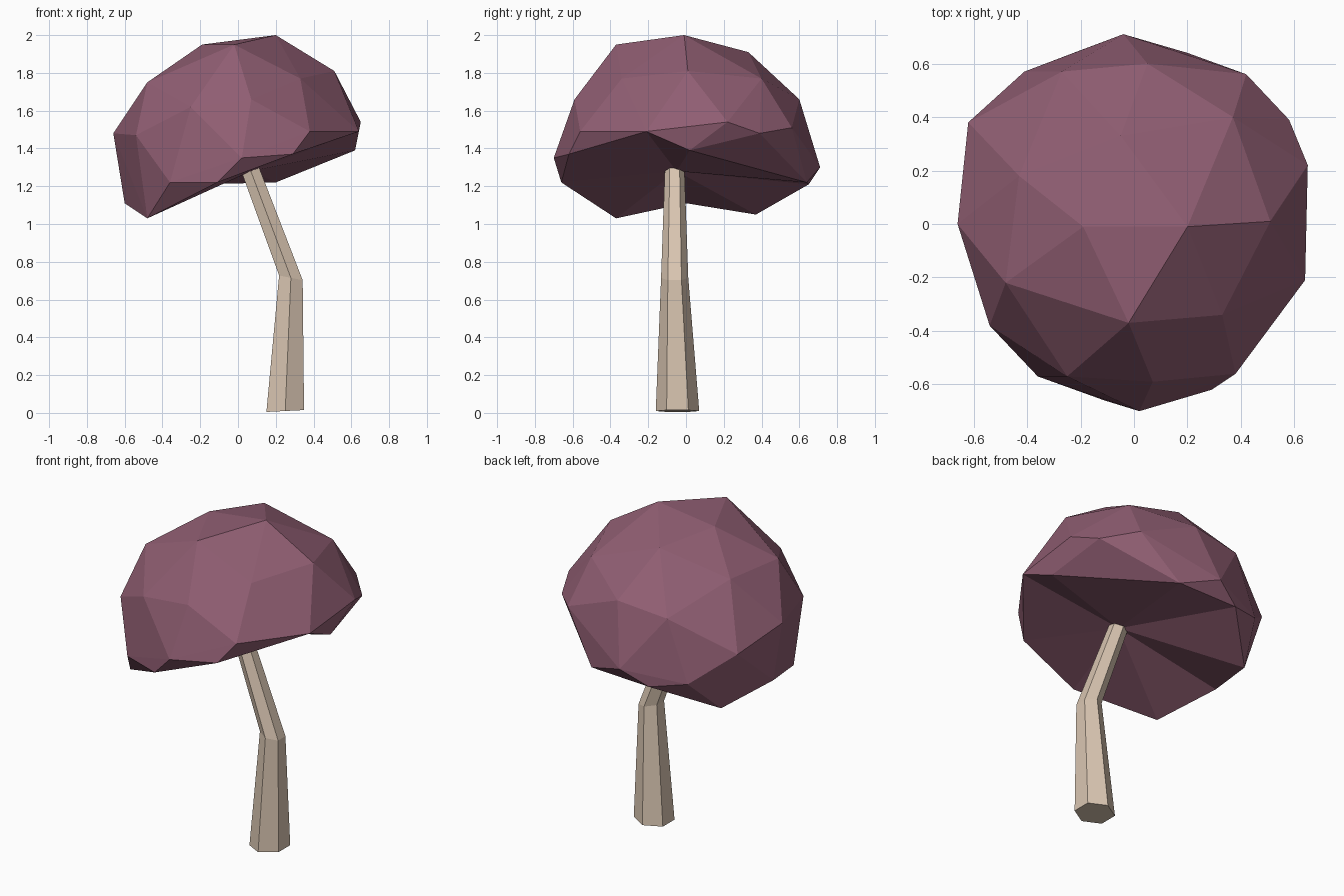
import bpy
import bmesh
from mathutils import Vector
from math import sin, cos, radians

default_cube = bpy.data.objects.get("Cube")
if default_cube:
    bpy.data.objects.remove(default_cube, do_unlink=True)


def make_material(name, colour):
    material = bpy.data.materials.new(name)
    material.use_nodes = True
    material.diffuse_color = colour
    shader = material.node_tree.nodes["Principled BSDF"]
    shader.inputs["Base Color"].default_value = colour
    shader.inputs["Roughness"].default_value = 0.9
    return material


def make_object(name, bm, material):
    bmesh.ops.recalc_face_normals(bm, faces=bm.faces[:])
    mesh = bpy.data.meshes.new(name)
    bm.to_mesh(mesh)
    bm.free()
    mesh.materials.append(material)
    for polygon in mesh.polygons:
        polygon.use_smooth = False
    part = bpy.data.objects.new(name, mesh)
    bpy.context.collection.objects.link(part)
    return part


plum = make_material("dusty plum", (0.28, 0.112, 0.17, 1))
wood = make_material("pale wood", (0.70, 0.565, 0.445, 1))

# Foliage: a lopsided faceted dome, described by rings of corner points
crown_top = [(.2, -.01, 2), (-.02, -.37, 1.95), (-.19, -.01, 1.95), (-.05, .33, 1.91)]
crown_shoulder = [
    (.51, .01, 1.81), (.37, .4, 1.77), (.05, .6, 1.66), (-.27, .57, 1.62),
    (-.43, .18, 1.76), (-.48, -.22, 1.75), (-.25, -.57, 1.62),
    (.07, -.59, 1.66), (.33, -.34, 1.77),
]
crown_side = [
    (.65, .22, 1.54), (.42, .56, 1.51), (-.04, .71, 1.3), (-.41, .57, 1.25),
    (-.62, .38, 1.42), (-.66, 0, 1.48), (-.54, -.38, 1.47),
    (-.36, -.57, 1.22), (.38, -.56, 1.49), (.64, -.21, 1.49),
]
crown_rim = [
    (.02, -.7, 1.35), (.29, -.62, 1.37), (.62, .02, 1.39), (.58, .39, 1.48),
    (.2, .64, 1.22), (-.2, .65, 1.21), (-.5, .37, 1.05), (-.6, 0, 1.11),
    (-.48, -.37, 1.03), (-.11, -.66, 1.22),
]
bm = bmesh.new()
for point in crown_top + crown_shoulder + crown_side + crown_rim:
    bm.verts.new(point)
bmesh.ops.convex_hull(bm, input=bm.verts[:])
loose = [v for v in bm.verts if not v.link_faces]
bmesh.ops.delete(bm, geom=loose, context="VERTS")
bmesh.ops.recalc_face_normals(bm, faces=bm.faces[:])
bm.normal_update()

# Underside: open the bottom of the dome and close it slightly hollow
underside = [f for f in bm.faces if f.normal.z < -0.75]
bmesh.ops.delete(bm, geom=underside, context="FACES")
rim_edges = [e for e in bm.edges if e.is_boundary]
hollow = bm.verts.new((.07, -.05, 1.28))
for edge in rim_edges:
    bm.faces.new((edge.verts[0], edge.verts[1], hollow))
make_object("foliage", bm, plum)

# Trunk: tapering six-sided sections with one bend (centre, radius, tilt)
sections = [
    (Vector((.25, -.045, .01)), .115, .05),
    (Vector((.28, -.06, .715)), .072, -.2),
    (Vector((.066, -.06, 1.285)), .052, .35),
]
SIDES = 6
bm = bmesh.new()
rings = []
for centre, radius, tilt in sections:
    ring = []
    for i in range(SIDES):
        angle = radians(30 + 360 * i / SIDES)
        dx, dy = radius * cos(angle), radius * sin(angle)
        ring.append(bm.verts.new(centre + Vector((dx, dy, tilt * dx))))
    rings.append(ring)
for lower, upper in zip(rings, rings[1:]):
    for i in range(SIDES):
        j = (i + 1) % SIDES
        bm.faces.new((lower[i], lower[j], upper[j], upper[i]))
bm.faces.new(rings[0][::-1])
bm.faces.new(rings[-1])
make_object("trunk", bm, wood)
